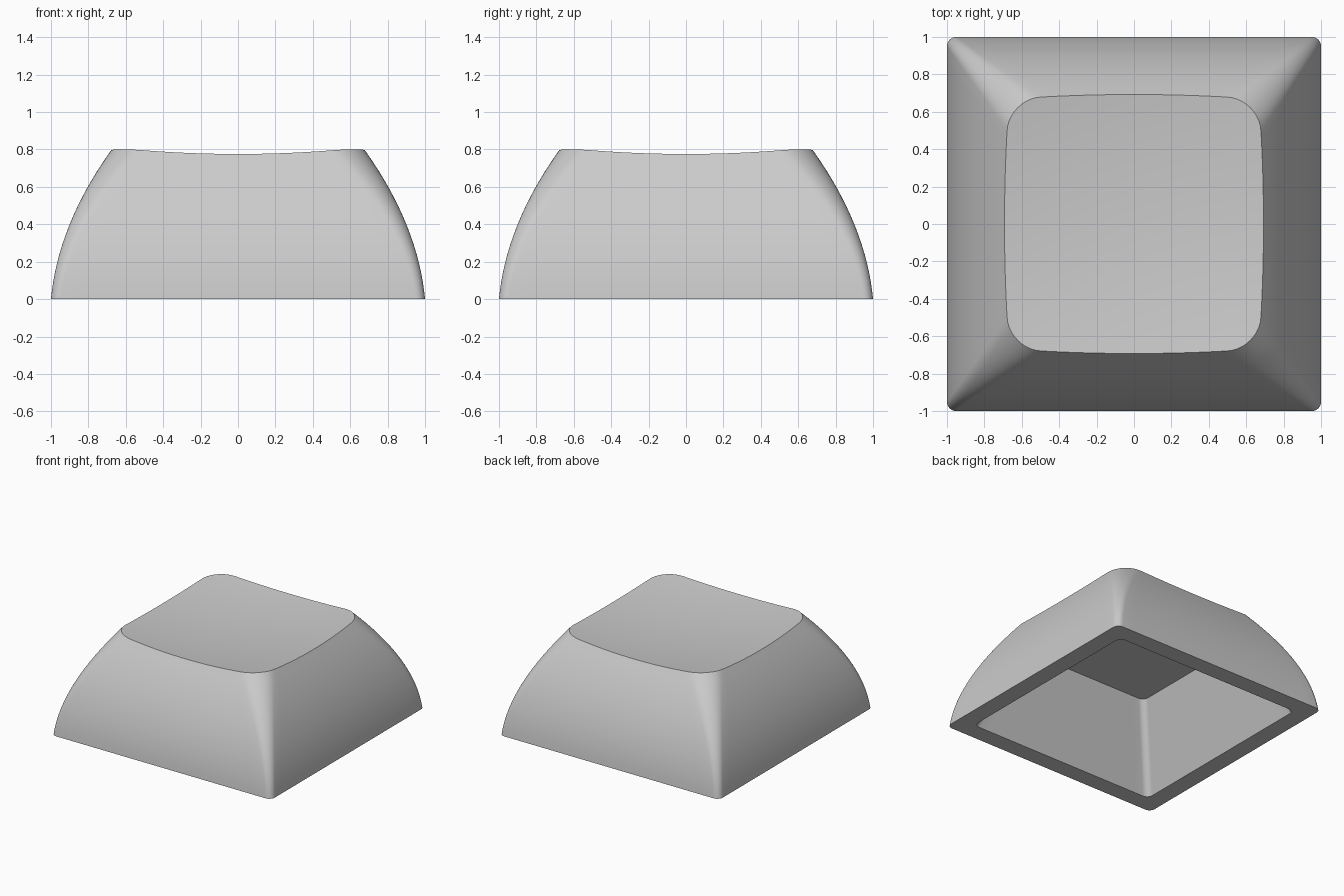
import bpy, bmesh
from math import sin, cos, pi
from mathutils import Matrix, Vector

cube = bpy.data.objects.get("Cube")
if cube:
    bpy.data.objects.remove(cube, do_unlink=True)

ARC, SIDE = 10, 20          # segments per rounded corner and per straight side
ROWS, DISH_RINGS = 16, 12

# Plain grey plastic
grey = bpy.data.materials.new("grey_plastic")
grey.use_nodes = True
colour = (0.6, 0.6, 0.6, 1)
grey.diffuse_color = colour
grey.node_tree.nodes["Principled BSDF"].inputs["Base Color"].default_value = colour


def outline_point(column, half, radius):
    """Point of a rounded square, counted anticlockwise from the right side."""
    quarter, step = divmod(column, ARC + SIDE)
    c = half - radius
    if step <= ARC:
        a = pi / 2 * step / ARC
        p = Vector((c + radius * cos(a), c + radius * sin(a)))
    else:
        p = Vector((c - 2 * c * (step - ARC) / SIDE, half))
    return Matrix.Rotation(quarter * pi / 2, 2) @ p


def wall_point(column, z):
    """Bowed outer wall whose corners grow rounder towards the top."""
    inset = 0.094 * z + 0.39 * z * z
    return outline_point(column, 1 - inset, 0.05 + 0.4 * inset)


def dish_height(p):
    return 0.735 + 0.085 * p.length_squared


def rim_height(column):
    """Height at which the wall meets the dished top."""
    z = 0.8
    for _ in range(12):
        z = dish_height(wall_point(column, z))
    return z


columns = range(4 * (ARC + SIDE))
rims = [rim_height(i) for i in columns]
rings = []

# Dished top, from the middle out
for k in range(1, DISH_RINGS):
    flat = [wall_point(i, rims[i]) * k / DISH_RINGS for i in columns]
    rings.append([(p.x, p.y, dish_height(p)) for p in flat])

# Outer wall, from the rim down
for k in range(ROWS + 1):
    heights = [rims[i] * (1 - k / ROWS) for i in columns]
    rings.append([(*wall_point(i, z), z) for i, z in zip(columns, heights)])

# Tapered hollow: opening, then ceiling
for half, z in ((0.855, 0), (0.585, 0.63)):
    rings.append([(*outline_point(i, half, 0.05), z) for i in columns])

# Skin the rings into one closed shell
bm = bmesh.new()
loops = [[bm.verts.new(co) for co in ring] for ring in rings]
for upper, lower in zip(loops, loops[1:]):
    for i in columns:
        j = (i + 1) % len(columns)
        bm.faces.new((upper[i], lower[i], lower[j], upper[j]))
middle = bm.verts.new((0, 0, dish_height(Vector((0, 0)))))
for i in columns:
    bm.faces.new((middle, loops[0][i], loops[0][(i + 1) % len(columns)]))
bm.faces.new(loops[-1])
bmesh.ops.recalc_face_normals(bm, faces=bm.faces)

mesh = bpy.data.meshes.new("keycap_shell")
bm.to_mesh(mesh)
bm.free()
mesh.materials.append(grey)
shell = bpy.data.objects.new("keycap_shell", mesh)
bpy.context.collection.objects.link(shell)

# Smooth walls with crisp rims
bpy.ops.object.select_all(action="DESELECT")
shell.select_set(True)
bpy.context.view_layer.objects.active = shell
bpy.ops.object.shade_smooth_by_angle(angle=pi / 6)
